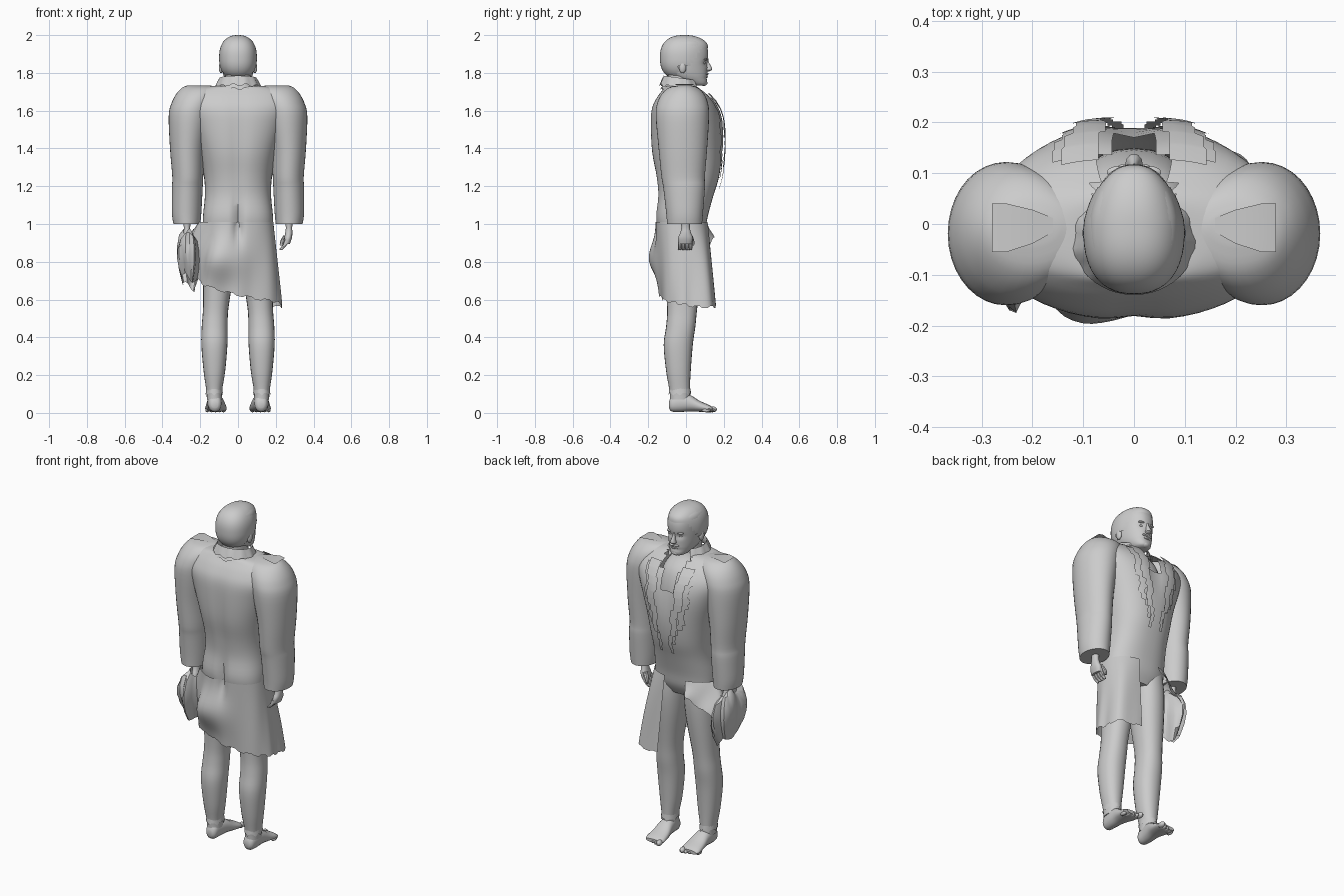
import bpy, bmesh, math
from mathutils import Vector
from mathutils.bvhtree import BVHTree

if "Cube" in bpy.data.objects:
    bpy.data.objects.remove(bpy.data.objects["Cube"])

grey = bpy.data.materials.new("plain grey")
grey.diffuse_color = (0.6, 0.6, 0.6, 1)
grey.use_nodes = True
grey.node_tree.nodes["Principled BSDF"].inputs["Base Color"].default_value = grey.diffuse_color


def finish(name, bm, angle=40):
    bmesh.ops.recalc_face_normals(bm, faces=bm.faces)
    me = bpy.data.meshes.new(name)
    bm.to_mesh(me)
    bm.free()
    me.materials.append(grey)
    ob = bpy.data.objects.new(name, me)
    bpy.context.collection.objects.link(ob)
    bpy.context.view_layer.objects.active = ob
    ob.select_set(True)
    bpy.ops.object.shade_smooth_by_angle(angle=math.radians(angle))
    ob.select_set(False)
    return ob


def spline(rows, steps):
    """Smooth interpolation through rows of numbers."""
    out = []
    for i in range(len(rows) - 1):
        p = [rows[max(0, min(len(rows) - 1, i + k))] for k in (-1, 0, 1, 2)]
        for s in range(steps):
            t = s / steps
            out.append([b + 0.5 * t * (c - a + t * (2 * a - 5 * b + 4 * c - d + t * (3 * (b - c) + d - a)))
                        for a, b, c, d in zip(*p)])
    return out + [list(rows[-1])]


def grid(bm, rows, closed=False):
    vs = [[bm.verts.new(p) for p in r] for r in rows]
    n = len(rows[0])
    for a, b in zip(vs, vs[1:]):
        for j in range(n if closed else n - 1):
            k = (j + 1) % n
            bm.faces.new((a[j], a[k], b[k], b[j]))
    return vs


def loft(bm, rows, n=28, power=2.2, steps=4, along="z", sx=1, tweak=None):
    """Rows are (position, low a, high a, low b, high b) of rounded sections."""
    rings = []
    for t, a0, a1, b0, b1 in spline(rows, steps):
        ring = []
        for j in range(n):
            c, s = math.cos(math.tau * j / n), math.sin(math.tau * j / n)
            a = (a0 + a1) / 2 + (a1 - a0) / 2 * math.copysign(abs(c) ** (2 / power), c)
            b = (b0 + b1) / 2 + (b1 - b0) / 2 * math.copysign(abs(s) ** (2 / power), s)
            p = Vector((a, b, t) if along == "z" else (a, t, b))
            if tweak:
                tweak(p)
            p.x *= sx
            ring.append(p)
        rings.append(ring)
    vs = grid(bm, rings, True)
    bm.faces.new(vs[0])
    bm.faces.new(vs[-1])


def blob(bm, loc, size, seg=14):
    r = bmesh.ops.create_uvsphere(bm, u_segments=seg, v_segments=seg // 2 + 2, radius=1)
    for v in r["verts"]:
        v.co = Vector([v.co[i] * size[i] + loc[i] for i in range(3)])


def bump(v, centre, width):
    return math.exp(-((v - centre) / width) ** 2)


def ramp(v, a, b):
    return max(0, min(1, (v - a) / (b - a)))


# Torso with spine groove, seat cleft and broad shoulders
def torso_shape(p):
    if p.y < 0:
        p.y += 0.012 * bump(p.x, 0, 0.04) * bump(p.z, 1.4, 0.25)
        p.y += 0.03 * bump(p.x, 0, 0.02) * bump(p.z, 1.03, 0.09)
    else:
        p.y -= 0.02 * bump(p.x, 0, 0.05) * bump(p.z, 1.55, 0.12)


bm = bmesh.new()
loft(bm, [(0.90, -.14, .14, -.11, .07), (0.96, -.18, .18, -.145, .10), (1.04, -.185, .185, -.16, .115),
          (1.15, -.175, .175, -.15, .145), (1.25, -.18, .18, -.16, .175), (1.38, -.205, .205, -.184, .192),
          (1.52, -.25, .25, -.19, .194), (1.61, -.285, .285, -.183, .17), (1.67, -.275, .275, -.155, .13),
          (1.71, -.235, .235, -.125, .085), (1.728, -.16, .16, -.11, .06), (1.732, -.10, .10, -.09, .04)],
     n=60, power=2.4, tweak=torso_shape)
tree = BVHTree.FromBMesh(bm)
hole = []
for f in bm.faces:
    c = f.calc_center_median()
    if c.y > 0.03 and c.z > 1.54 and abs(c.x) < 0.03 + 0.25 * (c.z - 1.54):
        hole.append(f)
bmesh.ops.delete(bm, geom=hole, context="FACES")
finish("coat_body", bm)


def front_y(x, z):
    hit = tree.ray_cast(Vector((x, 1, z)), Vector((0, -1, 0)))[0]
    return hit.y if hit else 0.08


# Stepped lapels and the broad outer facings lying on the chest
bm = bmesh.new()
for sx in (1, -1):
    for lift, xs, zs in ((0.02, (.062, .058, .038, .02), (1.69, 1.22)), (0.009, (.08, .085, .075, .03), (1.67, 1.27))):
        rows, count = [], 13
        for i in range(count):
            t = i / (count - 1)
            k = min(2, int(t * 3))
            f = t * 3 - k
            mid = xs[k] * (1 - f) + xs[k + 1] * f + (0.008 if i % 4 < 2 else -0.004)
            wide = 0.055 * (1 - t) + 0.018
            for z in (zs[0] + (zs[1] - zs[0]) * t, zs[0] + (zs[1] - zs[0]) * (t + 0.9 / count)):
                rows.append([Vector((sx * (mid + wide * j / 3), front_y(sx * (mid + wide * j / 3), z) + lift, z))
                             for j in range(4)])
        grid(bm, rows)
finish("lapels", bm, 30)

# Upright collar, open at the throat, with a ragged rim
bm = bmesh.new()
rows = []
for r, z in ((1.16, 1.715), (1.0, 1.735), (0.93, 1.765), (0.98, 1.785), (1.1, 1.76), (1.22, 1.735)):
    ring = []
    for j in range(37):
        a = math.radians(125 + 290 * j / 36)
        ring.append(Vector((0.1 * r * math.cos(a), -0.03 + 0.09 * r * math.sin(a),
                            z - 0.012 * (1 + math.sin(a)) + (0.006 if j % 4 < 2 else -0.004) * (r > 1.05))))
    rows.append(ring)
grid(bm, rows)
finish("collar", bm)

for sx, side in ((1, "right"), (-1, "left")):
    # Wide puffed sleeve with a gathered elbow
    bm = bmesh.new()
    loft(bm, [(1.0, .20, .342, -.10, .085), (1.06, .194, .35, -.105, .09), (1.19, .187, .350, -.12, .10),
              (1.25, .184, .348, -.13, .10), (1.4, .175, .36, -.145, .112), (1.57, .14, .367, -.16, .122),
              (1.64, .12, .352, -.152, .116), (1.69, .105, .326, -.127, .095), (1.722, .11, .295, -.09, .06),
              (1.734, .15, .265, -.04, .025)], n=36, power=2.0, sx=sx)
    finish(side + "_sleeve", bm)
    # Shoulder flap
    bm = bmesh.new()
    grid(bm, [[Vector((sx * x, y * w, z)) for y in (-.055, -.03, 0, .04)]
              for x, w, z in ((.16, .3, 1.736), (.20, .7, 1.740), (.25, 1, 1.742), (.28, 1, 1.736))])
    finish(side + "_shoulder_flap", bm)

    # Leg with calf bulge
    bm = bmesh.new()
    loft(bm, [(0.07, .085, .165, -.085, .02), (0.12, .084, .168, -.088, .02), (0.22, .068, .182, -.105, .025),
              (0.36, .056, .194, -.118, .036), (0.46, .055, .192, -.105, .05), (0.56, .05, .185, -.10, .06),
              (0.75, .02, .185, -.115, .085), (0.88, .008, .182, -.125, .095), (1.0, .005, .17, -.12, .09)],
         n=24, sx=sx)
    finish(side + "_leg", bm)

    # Ragged trouser hem
    bm = bmesh.new()
    grid(bm, [[Vector((sx * (.126 + r * .043 * math.cos(math.tau * j / 20)), -.033 + r * .056 * math.sin(math.tau * j / 20),
                       z + (.006 if j % 3 else -.008) * (z < .11))) for j in range(20)]
              for r, z in ((1.0, .13), (1.06, .10))], True)
    finish(side + "_hem", bm)

    # Bare foot with toes
    bm = bmesh.new()
    loft(bm, [(-.09, .105, .14, .025, .06), (-.075, .09, .155, .007, .09), (-.03, .084, .162, .005, .105),
              (.02, .075, .164, .008, .096), (.07, .064, .17, .006, .065), (.12, .06, .174, .004, .043),
              (.14, .068, .165, .008, .03)], n=20, along="y", sx=sx)
    for j in range(5):
        w = 0.016 if j == 0 else 0.0105
        blob(bm, (sx * (.077 + .022 * j - (.002 if j else 0)), .14 - .008 * j, w + .003), (w, .024, w), 10)
    finish(side + "_foot", bm)

    # Hand: wrist, palm, fingers and thumb
    bm = bmesh.new()
    loft(bm, [(.895, .243, .275, -.04, .03), (.925, .245, .285, -.042, .036), (.955, .25, .288, -.03, .026),
              (.985, .253, .287, -.025, .02), (1.04, .245, .295, -.03, .025)], n=16, sx=sx)
    for j in range(4):
        y = -.033 + .019 * j
        loft(bm, [(.862, .222, .232, y - .005, y + .005), (.868, .22, .24, y - .009, y + .009),
                  (.89, .237, .26, y - .01, y + .01), (.915, .245, .27, y - .01, y + .01)], n=8, steps=2, sx=sx)
    loft(bm, [(.885, .222, .235, .028, .042), (.905, .222, .243, .025, .045), (.94, .24, .268, .005, .035)],
         n=8, steps=2, sx=sx)
    finish(side + "_hand", bm)

# Coat tail: a long square-cornered panel on one side, wrapping the back,
# then swept up round the other thigh towards the hand
bm = bmesh.new()
rows = []
for i in range(17):
    v, row = i / 16, []
    for j in range(81):
        deg = 72 - 320 * j / 80
        a = math.radians(deg)
        k = ramp(-deg, 60, 170)
        low = .555 + .045 * ramp(-deg, -20, 70) + .13 * k ** 1.5 + .19 * ramp(-deg, 175, 245)
        low += .01 if j % 6 < 3 else 0
        z = 1.01 + (low - 1.01) * v
        fold = (.003 + .010 * k) * v * math.sin(9 * a + 3 * v) + .055 * bump(deg, -110, 26) * bump(z, .81, .11)
        fold += .03 * bump(deg, -215, 25) * bump(z, .85, .08)
        reach = .05 * ramp(-deg, 135, 170) * (1 - ramp(-deg, 200, 235)) * math.sin(math.pi * (.15 + v * .75))
        cx, cy = math.cos(a), math.sin(a)
        q = 2.4 + (4 * v if deg > 0 else 0)
        e = (abs(cx) ** q + abs(cy) ** q) ** (-1 / q)
        y = -.022 + .026 * v + cy * e * (.14 + .012 * v * (deg > 0) + fold)
        y += .03 * bump(deg, -90, 7) * bump(z, 1.0, .09)
        row.append(Vector((cx * e * (.187 + .045 * v + fold + reach), y, z)))
    rows.append(row)
grid(bm, rows)
finish("coat_tail", bm)

# Folded cloth hanging from the hand
bm = bmesh.new()
rows = []
for i, (r, z) in enumerate(((.45, .955), (.8, .93), (1.0, .87), (1.0, .81), (.85, .75), (.6, .69))):
    ring = []
    for j in range(36):
        a = math.tau * j / 36
        q = r * (1 + .13 * math.sin(5 * a + .5 * i) + .06 * math.sin(9 * a))
        ring.append(Vector((-.258 + .064 * q * math.cos(a), -.03 + .13 * q * math.sin(a),
                            z + .02 * math.sin(3 * a + .4 * i) - .03 * (i / 5) * math.sin(a + .5))))
    rows.append(ring)
grid(bm, rows, True)
finish("gathered_cloth", bm, 35)

# Neck and upper chest
bm = bmesh.new()
loft(bm, [(1.42, -.12, .12, -.08, .15), (1.54, -.12, .12, -.08, .145), (1.64, -.11, .11, -.09, .115),
          (1.71, -.075, .075, -.095, .055), (1.78, -.068, .068, -.10, .04), (1.84, -.07, .07, -.10, .05)], n=24)
finish("neck", bm)


# Head, narrowing to the front, with eye hollows
def face_shape(p):
    p.x *= 1 - 1.6 * max(0, p.y - .01)
    if p.y > 0.05:
        p.y -= 0.010 * bump(p.z, 1.853, .015) * (bump(p.x, .032, .02) + bump(p.x, -.032, .02))
        p.y -= 0.005 * bump(p.z, 1.772, .008) * bump(p.x, 0, .04)


bm = bmesh.new()
loft(bm, [(1.732, -.03, .03, .045, .095), (1.742, -.05, .05, .01, .11), (1.77, -.07, .07, -.06, .113),
          (1.80, -.081, .081, -.10, .113), (1.835, -.087, .087, -.12, .114), (1.87, -.09, .09, -.128, .117),
          (1.92, -.091, .091, -.128, .116), (1.96, -.082, .082, -.112, .10), (1.985, -.055, .055, -.08, .06)],
     n=44, power=2.4, tweak=face_shape)
# Nose, brow, eyes, moustache, lip, chin and ears
loft(bm, [(1.808, -.01, .01, .10, .122), (1.816, -.017, .017, .10, .137), (1.83, -.012, .012, .10, .136),
          (1.855, -.008, .008, .095, .122), (1.875, -.008, .008, .09, .118)], n=12, steps=2)
blob(bm, (0, .094, 1.747), (.026, .02, .016))
blob(bm, (0, .108, 1.779), (.02, .009, .005))
for sx in (1, -1):
    blob(bm, (sx * .032, .102, 1.872), (.022, .012, .006))
    blob(bm, (sx * .031, .094, 1.853), (.012, .010, .007))
    blob(bm, (sx * .015, .111, 1.795), (.018, .008, .006))
    blob(bm, (sx * .09, -.018, 1.828), (.012, .019, .03))
finish("head", bm)

# Short hair: a cap with a full fringe, cut back around the face and ears
bm = bmesh.new()
bmesh.ops.create_uvsphere(bm, u_segments=48, v_segments=44, radius=1)
for v in bm.verts:
    d = v.co.copy()
    e = (abs(d.x) ** 2.3 + abs(d.y) ** 2.5 + abs(d.z) ** 2.4) ** (-1 / 2.4)
    y = -.009 + .129 * d.y * e
    v.co = Vector((.1 * d.x * e * (1 - 1.9 * max(0, y)), y, 1.88 + .12 * d.z * e))
    v.co.y += .014 * bump(v.co.z, 1.965, .03) * max(0, d.y)
bare = []
for f in bm.faces:
    c = f.calc_center_median()
    limit = 1.785 if c.y < -.045 else 1.84 if c.y < .02 else 1.855 + .08 * ramp(c.y, .035, .085)
    if c.z < limit:
        bare.append(f)
bmesh.ops.delete(bm, geom=bare, context="FACES")
finish("hair", bm)
